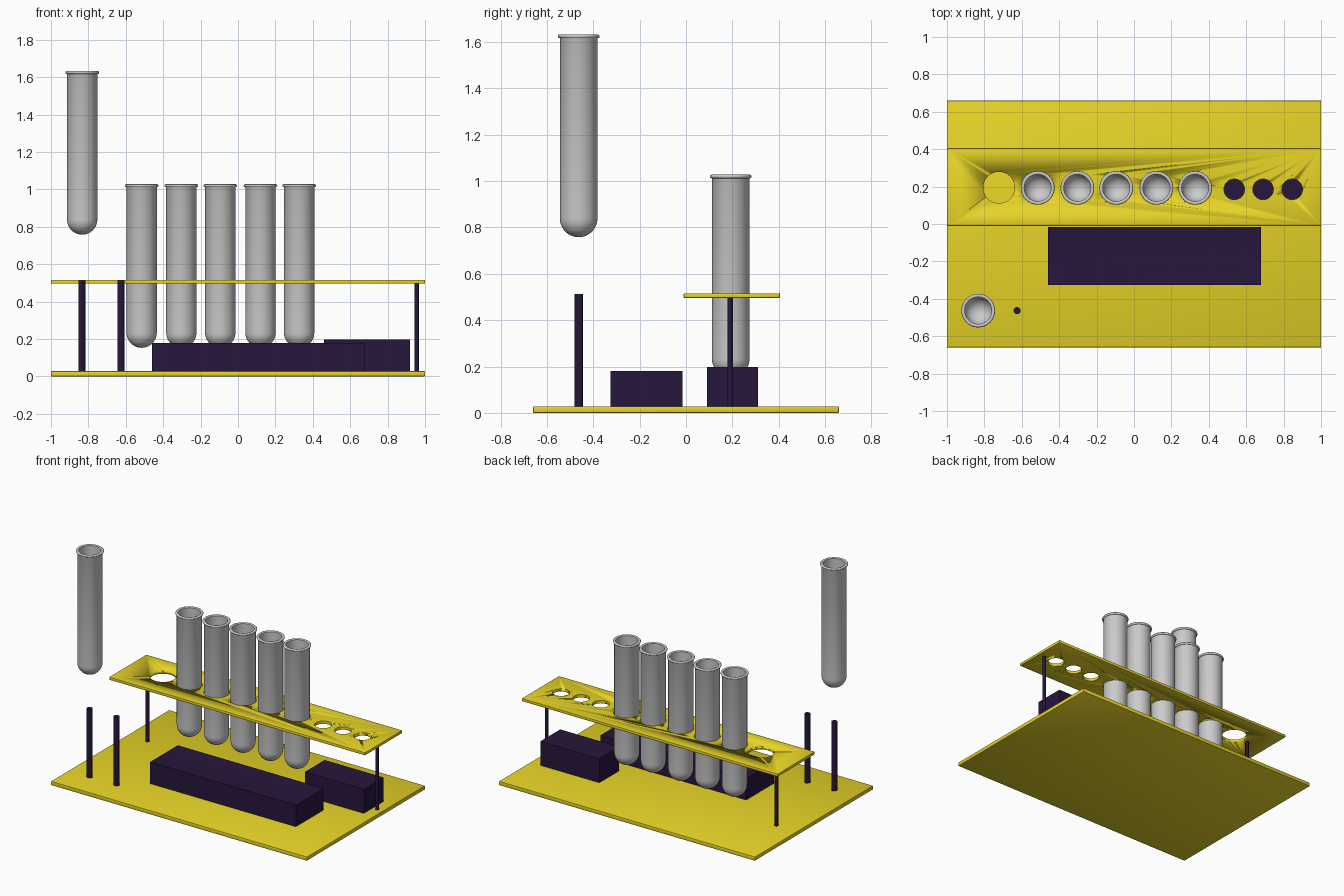
import bpy, bmesh
from math import sin, cos, pi, radians

if "Cube" in bpy.data.objects:
    bpy.data.objects.remove(bpy.data.objects["Cube"])


def material(name, rgb):
    m = bpy.data.materials.new(name)
    m.diffuse_color = (*rgb, 1)
    m.use_nodes = True
    m.node_tree.nodes["Principled BSDF"].inputs["Base Color"].default_value = m.diffuse_color
    return m


YELLOW = material("yellow", (0.8, 0.66, 0.02))
DARK = material("dark_violet", (0.02, 0.008, 0.045))


def finish(bm, name, mat=None, smooth=True):
    bmesh.ops.recalc_face_normals(bm, faces=bm.faces)
    me = bpy.data.meshes.new(name)
    bm.to_mesh(me)
    bm.free()
    ob = bpy.data.objects.new(name, me)
    bpy.context.collection.objects.link(ob)
    if mat:
        me.materials.append(mat)
    if smooth:
        bpy.ops.object.select_all(action='DESELECT')
        ob.select_set(True)
        bpy.context.view_layer.objects.active = ob
        bpy.ops.object.shade_smooth_by_angle(angle=radians(40))
    return ob


def box(name, lo, hi, mat, bevel=0.0, inset=0.0):
    bm = bmesh.new()
    bmesh.ops.create_cube(bm, size=1)
    for v in bm.verts:
        for i in range(3):
            v.co[i] = lo[i] if v.co[i] < 0 else hi[i]
    if bevel:
        bmesh.ops.bevel(bm, geom=bm.edges[:], offset=bevel, segments=2,
                        profile=0.5, affect='EDGES')
    if inset:
        bm.normal_update()
        top = [f for f in bm.faces if f.normal.z > 0.9]
        bmesh.ops.inset_region(bm, faces=top, thickness=inset, depth=-0.003)
    return finish(bm, name, mat)


def lathe(name, profile, loc, mat=None, n=40):
    """Revolve an (r, z) profile; points with r == 0 become poles."""
    bm = bmesh.new()
    rings = []
    for r, z in profile:
        k = 1 if r == 0 else n
        rings.append([bm.verts.new((loc[0] + r * cos(2 * pi * i / n),
                                    loc[1] + r * sin(2 * pi * i / n),
                                    loc[2] + z)) for i in range(k)])
    for a, b in zip(rings, rings[1:]):
        for i in range(n):
            j = (i + 1) % n
            q = [a[i % len(a)], a[j % len(a)], b[j % len(b)], b[i % len(b)]]
            bm.faces.new(list(dict.fromkeys(q)))
    return finish(bm, name, mat)


def rod(name, x, y, r, z0, z1, mat, n=24):
    return lathe(name, [(0, z0), (r, z0), (r, z1), (0, z1)], (x, y, 0), mat, n)


# Base plate and the two dark blocks resting on it
box("base_plate", (-1, -0.66, 0), (1, 0.66, 0.028), YELLOW, 0.004)
box("front_block", (-0.46, -0.325, 0.028), (0.68, -0.015, 0.18), DARK, inset=0.025)
box("rear_block", (0.46, 0.09, 0.028), (0.92, 0.31, 0.198), DARK)

# Shelf with six tube holes and three small holes
tube_x = [-0.515, -0.303, -0.095, 0.12, 0.327]
shelf = box("shelf", (-1, -0.01, 0.496), (1, 0.405, 0.516), YELLOW, 0.003)
holes = [(x, 0.195, 0.084) for x in [-0.722] + tube_x]
holes += [(x, 0.185, 0.055) for x in (0.536, 0.69, 0.846)]
for i, (x, y, r) in enumerate(holes):
    cutter = rod(f"hole_cutter_{i}", x, y, r, 0.4, 0.6, None, 40)
    cutter.hide_render = True
    cutter.hide_set(True)
    mod = shelf.modifiers.new(f"hole_{i}", 'BOOLEAN')
    mod.object = cutter
    mod.solver = 'EXACT'

# Thin shelf supports and free standing drying pegs
for i, x in enumerate((-0.84, 0.955)):
    rod(f"shelf_support_{i}", x, 0.19, 0.012, 0.02, 0.5, DARK)
for i, x in enumerate((-0.835, -0.625)):
    rod(f"drying_peg_{i}", x, -0.463, 0.019, 0.02, 0.513, DARK)

# Test tube profile: outer rounded bottom, wall, rolled rim, inner wall
R, W, H = 0.081, 0.009, 0.875
arc = [k * pi / 20 for k in range(11)]
profile = [(R * sin(a), R - R * cos(a)) for a in arc]
profile += [(R, H - 0.018)]
rim = [-pi / 2 + k * pi / 6 for k in range(7)]
profile += [(R + 0.001 + 0.008 * cos(a), H - 0.008 + 0.008 * sin(a)) for a in rim]
profile += [(R - W, H - 0.004)]
Q = R - W
profile += [(Q * sin(a), R - Q * cos(a)) for a in reversed(arc)]
profile[0] = (0, 0)
profile[-1] = (0, W)

# Five tubes in the shelf, one raised above its peg
for i, x in enumerate(tube_x):
    lathe(f"test_tube_{i}", profile, (x, 0.193, 0.153))
lathe("raised_test_tube", profile, (-0.833, -0.463, 0.758))
